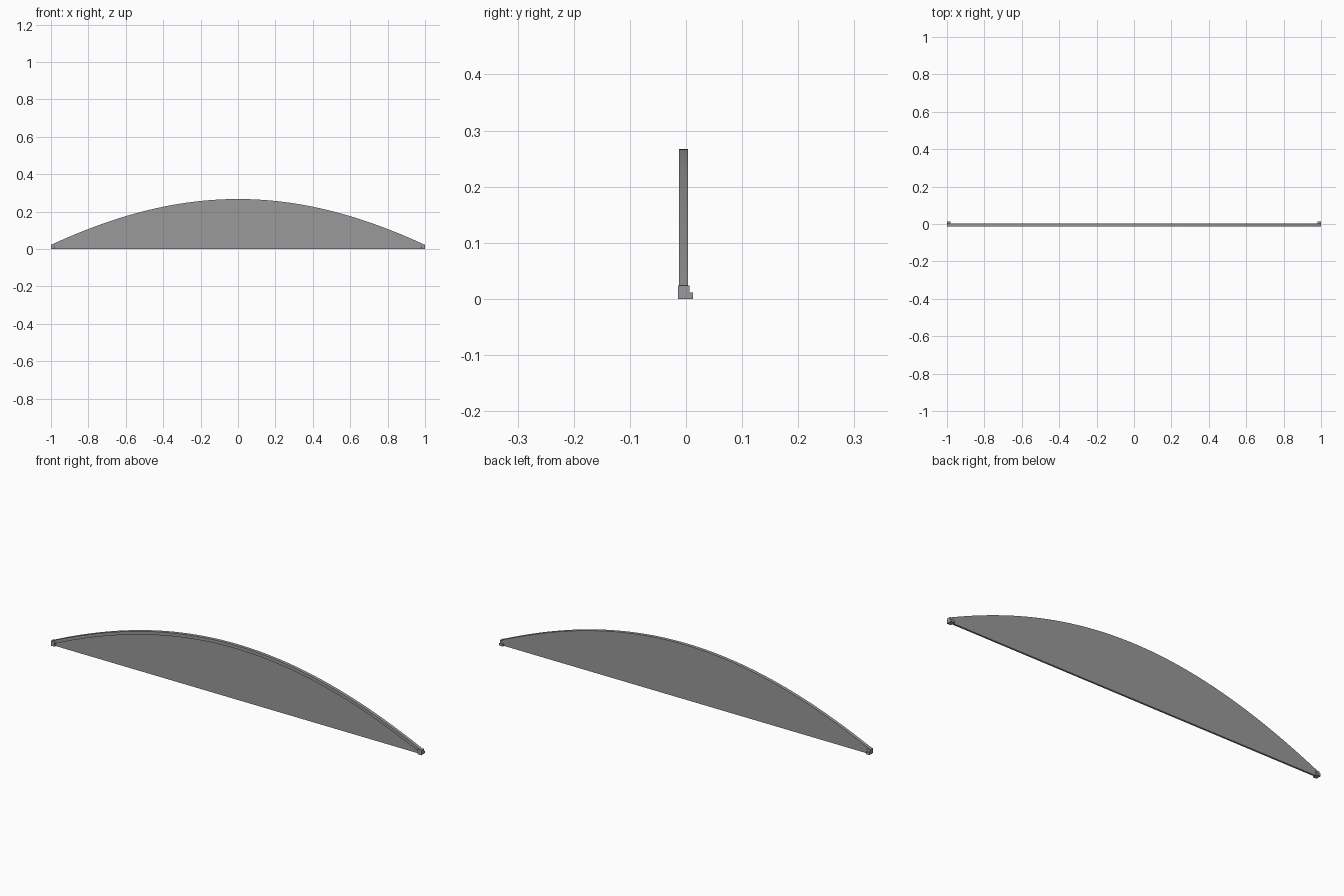
import bpy
import bmesh

cube = bpy.data.objects.get("Cube")
if cube:
    bpy.data.objects.remove(cube, do_unlink=True)

# One plain grey for everything
grey = bpy.data.materials.new("mid_grey")
grey.use_nodes = True
colour = (0.32, 0.32, 0.32, 1)
grey.diffuse_color = colour
grey.node_tree.nodes["Principled BSDF"].inputs["Base Color"].default_value = colour

RIM = 0.016      # height of the rim band
BACK = 0.0035    # shared back plane
SEGMENTS = 64
HALF = 0.999


def crown(x):
    """Height of the arch's top edge."""
    return 0.267 - 0.26 * x**2 + 0.015 * x**4


def extrude_outline(name, outline, offset, smooth=False):
    """Fill a closed outline and push it along the offset vector."""
    bm = bmesh.new()
    face = bm.faces.new([bm.verts.new(p) for p in outline])
    new = bmesh.ops.extrude_face_region(bm, geom=[face])["geom"]
    moved = [v for v in new if isinstance(v, bmesh.types.BMVert)]
    bmesh.ops.translate(bm, verts=moved, vec=offset)
    bmesh.ops.recalc_face_normals(bm, faces=bm.faces)
    mesh = bpy.data.meshes.new(name)
    bm.to_mesh(mesh)
    bm.free()
    mesh.materials.append(grey)
    obj = bpy.data.objects.new(name, mesh)
    bpy.context.collection.objects.link(obj)
    if smooth:
        bpy.ops.object.select_all(action='DESELECT')
        obj.select_set(True)
        bpy.context.view_layer.objects.active = obj
        bpy.ops.object.shade_smooth_by_angle(angle=0.5)
    return obj


xs = [HALF * (2 * i / SEGMENTS - 1) for i in range(SEGMENTS + 1)]

# Thin infill panel, set back from the front of the rim
panel = [(x, BACK, crown(x) - RIM) for x in xs]
panel += [(HALF, BACK, 0), (-HALF, BACK, 0)]
extrude_outline("arched_panel", panel, (0, -0.009, 0), True)

# Raised rim following the arch, flush with the panel at the back
rim = [(x, BACK, crown(x)) for x in xs]
rim += [(x, BACK, crown(x) - RIM) for x in reversed(xs)]
extrude_outline("arched_rim", rim, (0, -0.016, 0), True)

# Stepped end blocks with a low toe at the back
step = [(-0.0145, 0), (0.0125, 0), (0.0125, 0.0115),
        (0.006, 0.0115), (0.006, 0.024), (-0.0145, 0.024)]
for side, name in ((1, "left_end_block"), (-1, "right_end_block")):
    extrude_outline(name, [(side, y, z) for y, z in step], (-0.02 * side, 0, 0))
